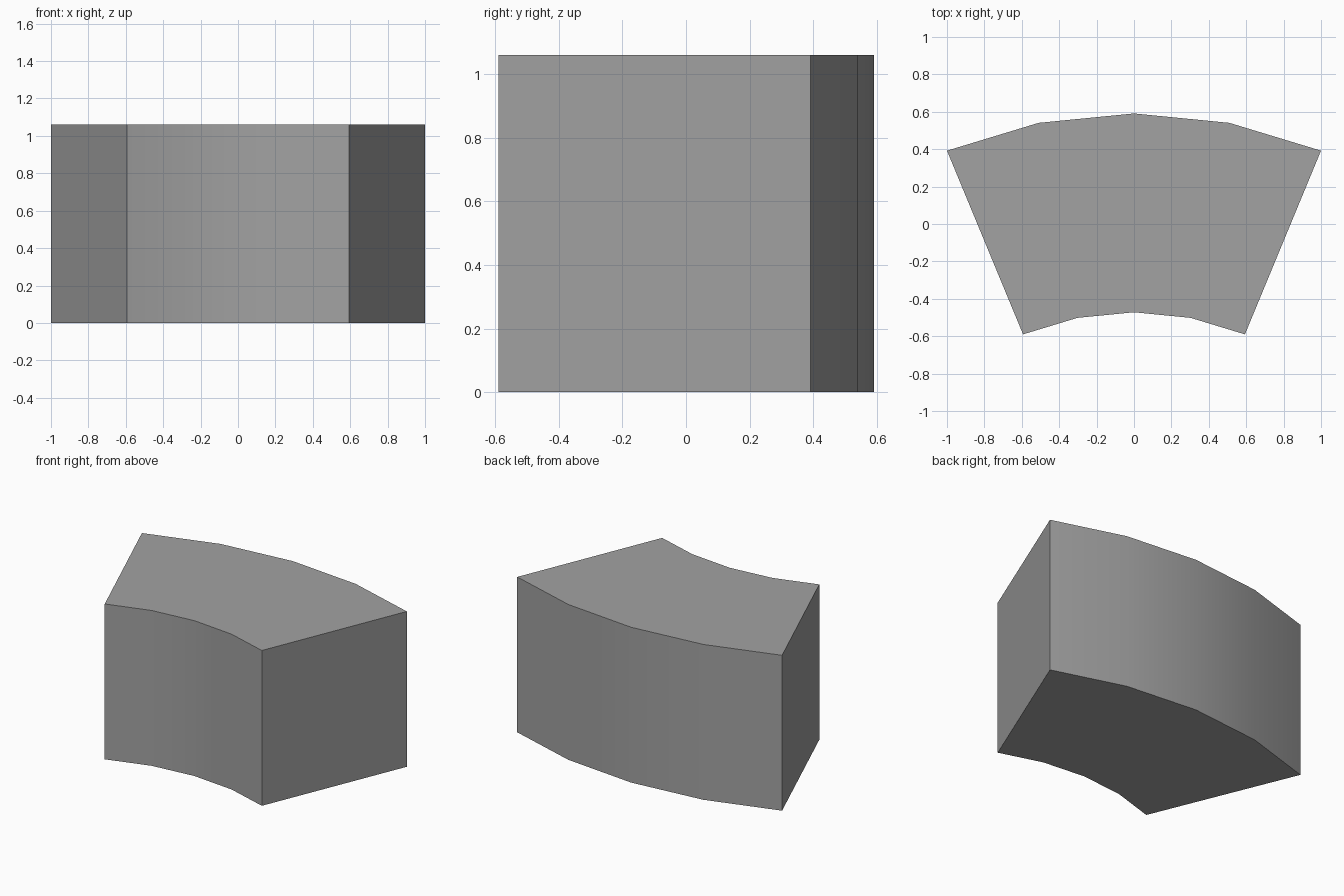
import bpy
import bmesh
from math import sin, cos, radians

cube = bpy.data.objects.get("Cube")
if cube:
    bpy.data.objects.remove(cube, do_unlink=True)

OUTER, INNER = 2.613, 1.55   # wall radii
HEIGHT = 1.06
HALF_ANGLE = 22.5
SEGMENTS = 4
CENTRE_Y = -2.022            # centre of the arc


def arc(radius, z):
    """Points of one arc, running from -x to +x."""
    points = []
    for i in range(SEGMENTS + 1):
        a = radians(HALF_ANGLE * (2 * i / SEGMENTS - 1))
        points.append((radius * sin(a), CENTRE_Y + radius * cos(a), z))
    return points


# Plain grey surface
grey = bpy.data.materials.new("grey")
grey.use_nodes = True
colour = (0.36, 0.36, 0.36, 1)
grey.diffuse_color = colour
grey.node_tree.nodes["Principled BSDF"].inputs["Base Color"].default_value = colour

# Curved block: wedge-shaped base outline pulled straight up
bm = bmesh.new()
outline = arc(INNER, 0) + arc(OUTER, 0)[::-1]
base = bm.faces.new([bm.verts.new(p) for p in outline])
top = bmesh.ops.extrude_face_region(bm, geom=[base], use_keep_orig=True)
bmesh.ops.translate(bm, vec=(0, 0, HEIGHT),
                    verts=[v for v in top["geom"] if isinstance(v, bmesh.types.BMVert)])
bmesh.ops.recalc_face_normals(bm, faces=bm.faces[:])

mesh = bpy.data.meshes.new("curved_block")
bm.to_mesh(mesh)
bm.free()
mesh.materials.append(grey)
block = bpy.data.objects.new("curved_block", mesh)
bpy.context.collection.objects.link(block)

# Smooth curved walls, sharp corners
bpy.ops.object.select_all(action="DESELECT")
block.select_set(True)
bpy.context.view_layer.objects.active = block
bpy.ops.object.shade_smooth_by_angle(angle=radians(30))
